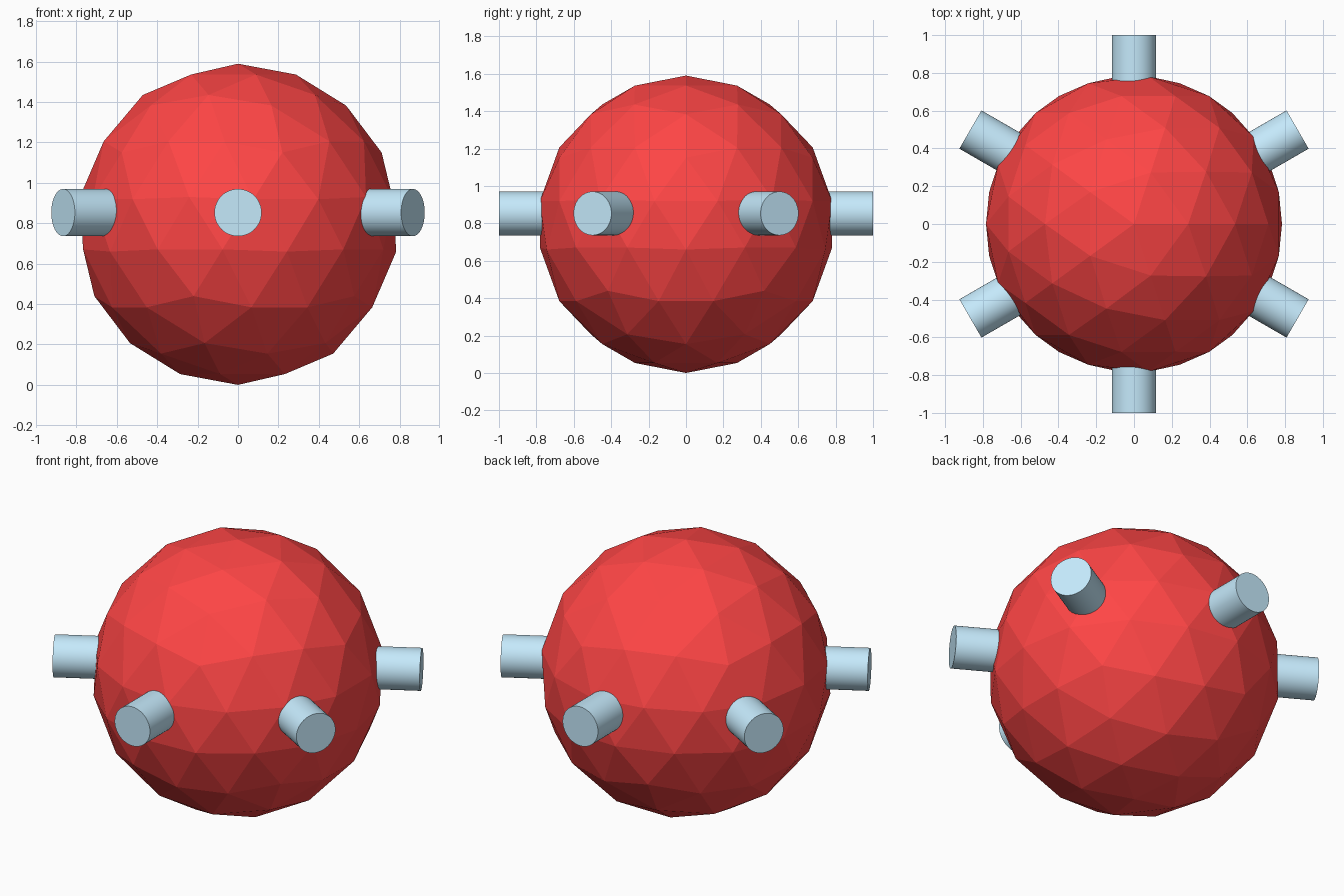
import bpy, bmesh, math
from mathutils import Vector, Matrix

if "Cube" in bpy.data.objects:
    bpy.data.objects.remove(bpy.data.objects["Cube"])

R = 0.795          # ball radius
PEG_R = 0.117      # peg radius
PEG_Z = 0.853      # peg axis height
PEG_IN, PEG_OUT = 0.6, 1.0


def material(name, color):
    m = bpy.data.materials.new(name)
    m.diffuse_color = color
    m.use_nodes = True
    m.node_tree.nodes["Principled BSDF"].inputs["Base Color"].default_value = m.diffuse_color
    return m


def add_object(name, bm, mat):
    bmesh.ops.recalc_face_normals(bm, faces=bm.faces[:])
    mesh = bpy.data.meshes.new(name)
    bm.to_mesh(mesh)
    bm.free()
    mesh.materials.append(mat)
    ob = bpy.data.objects.new(name, mesh)
    bpy.context.collection.objects.link(ob)
    return ob


def slerp(a, b, t):
    w = a.angle(b)
    return (a * math.sin((1 - t) * w) + b * math.sin(t * w)) / math.sin(w)


red = material("red", (1.0, 0.06, 0.06, 1))
blue = material("light_blue", (0.56, 0.82, 0.97, 1))

# Ball: icosahedron with every edge split in three equal angles
ico = bmesh.new()
bmesh.ops.create_icosphere(ico, subdivisions=1, radius=1)
bm = bmesh.new()
for f in ico.faces:
    pts = [v.co.normalized() for v in f.verts]
    mean_z = sum(p.z for p in pts) / 3
    apex = max(pts, key=lambda p: abs(p.z - mean_z))
    i = pts.index(apex)
    b, c = pts[(i + 1) % 3], pts[(i + 2) % 3]
    rows = [[bm.verts.new(apex * R)]]
    for n in (1, 2, 3):
        left, right = slerp(apex, b, n / 3), slerp(apex, c, n / 3)
        rows.append([bm.verts.new(slerp(left, right, k / n) * R) for k in range(n + 1)])
    for up, low in zip(rows, rows[1:]):
        for k in range(len(up)):
            bm.faces.new((up[k], low[k], low[k + 1]))
            if k:
                bm.faces.new((up[k - 1], low[k], up[k]))
ico.free()
bmesh.ops.remove_doubles(bm, verts=bm.verts[:], dist=0.001)
bmesh.ops.translate(bm, verts=bm.verts[:], vec=(0, 0, R))
add_object("ball", bm, red)

# Six round pegs spaced evenly around the middle
for n in range(6):
    d = Matrix.Rotation(math.radians(30 + 60 * n), 3, 'Z') @ Vector((1, 0, 0))
    mid = d * (PEG_IN + PEG_OUT) / 2 + Vector((0, 0, PEG_Z))
    turn = Vector((0, 0, 1)).rotation_difference(d).to_matrix().to_4x4()
    bm = bmesh.new()
    bmesh.ops.create_cone(bm, cap_ends=True, segments=48, radius1=PEG_R, radius2=PEG_R,
                          depth=PEG_OUT - PEG_IN, matrix=Matrix.Translation(mid) @ turn)
    peg = add_object(f"peg_{n + 1}", bm, blue)
    bpy.ops.object.select_all(action='DESELECT')
    bpy.context.view_layer.objects.active = peg
    peg.select_set(True)
    bpy.ops.object.shade_smooth_by_angle(angle=math.radians(30))
